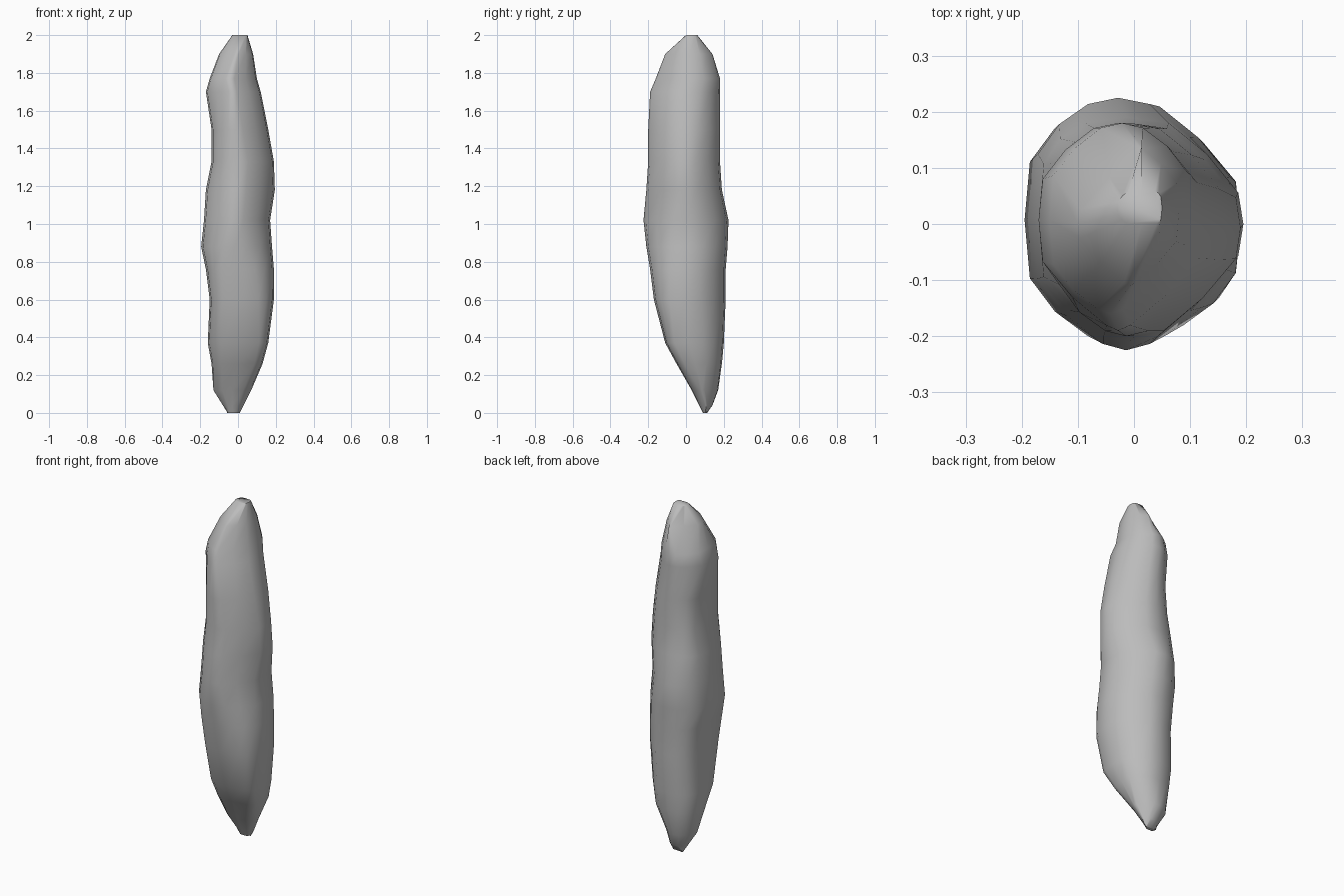
import bpy
import bmesh
from math import radians
from mathutils import Vector

old = bpy.data.objects.get("Cube")
if old:
    bpy.data.objects.remove(old, do_unlink=True)

# Matte grey stone
stone = bpy.data.materials.new("stone_grey")
stone.use_nodes = True
grey = (0.5, 0.5, 0.5, 1)
stone.diffuse_color = grey
stone.node_tree.nodes["Principled BSDF"].inputs["Base Color"].default_value = grey

# Sections in hundredths: height, then the low and high reach along
# x, y, and the two diagonals (x + y) and (y - x)
SECTIONS = [
    (0, -5.5, 1, 9, 11, 3, 8, 7, 12),
    (4, -8, 3, 7, 14, 1, 10, 5, 13),
    (12, -13, 7, 3, 17, -4, 12, 0, 17),
    (26, -14, 13, -5, 19, -10, 17, -10, 19),
    (37, -16, 16, -11, 20, -14, 18, -16, 20),
    (60, -15, 19, -17, 21, -18, 19, -20, 20),
    (76, -17, 19, -19, 21, -20, 19, -20, 21),
    (88, -19.5, 18, -21, 22, -21, 19, -19, 22),
    (102, -18, 17, -22.5, 22.5, -20, 18, -18, 22),
    (118, -17, 19.5, -21, 19, -19, 18, -18, 20),
    (133, -14, 19, -20, 18, -18, 17, -18, 18),
    (150, -14, 16, -20, 18, -18, 16, -16, 17),
    (170, -17, 12, -19, 18, -17, 14, -13, 18),
    (177, -15, 10, -16, 18, -16, 14, -10, 17),
    (190, -10, 8, -11, 14, -9, 11, -8, 9),
    (200, -3, 5, 0, 6, -1, 7, -3, 5),
]


def section_outline(reach):
    """Eight-sided outline from its reaches, with the corners rounded off."""
    x0, x1, y0, y1, u0, u1, v0, v1 = reach
    centre = Vector(((x0 + x1) / 2, (y0 + y1) / 2))
    supports = [x1, u1, y1, v1, -x0, -u0, -y0, -v0]
    direction = Vector((1, 0))
    turn = radians(45)
    corners = []
    for i, here in enumerate(supports):
        after = supports[(i + 1) % len(supports)]
        nxt = Vector((direction.x - direction.y, direction.x + direction.y)).normalized()
        det = direction.x * nxt.y - direction.y * nxt.x
        corners.append(Vector(((here * nxt.y - after * direction.y) / det,
                               (after * direction.x - here * nxt.x) / det)))
        direction = nxt
    outline = []
    for i, corner in enumerate(corners):
        outline.append((corners[i - 1] + corner) / 2)
        outline.append(centre + (corner - centre) * 0.95)
    return outline


def add_lofted_body(name, sections, material):
    bm = bmesh.new()
    rings = []
    for height, *reach in sections:
        rings.append([bm.verts.new((p.x / 100, p.y / 100, height / 100))
                      for p in section_outline(reach)])
    # Skin between neighbouring sections
    for low, high in zip(rings, rings[1:]):
        for i in range(len(low)):
            bm.faces.new((low[i - 1], low[i], high[i], high[i - 1]))
    # Blunt tips
    bm.faces.new(rings[0][::-1])
    bm.faces.new(rings[-1])
    bmesh.ops.recalc_face_normals(bm, faces=bm.faces)
    mesh = bpy.data.meshes.new(name)
    bm.to_mesh(mesh)
    bm.free()
    body = bpy.data.objects.new(name, mesh)
    bpy.context.collection.objects.link(body)
    mesh.materials.append(material)
    return body


# Long irregular stone with tapered ends
body = add_lofted_body("stone_body", SECTIONS, stone)
bpy.context.view_layer.objects.active = body
body.select_set(True)
bpy.ops.object.shade_smooth_by_angle(angle=radians(60))
